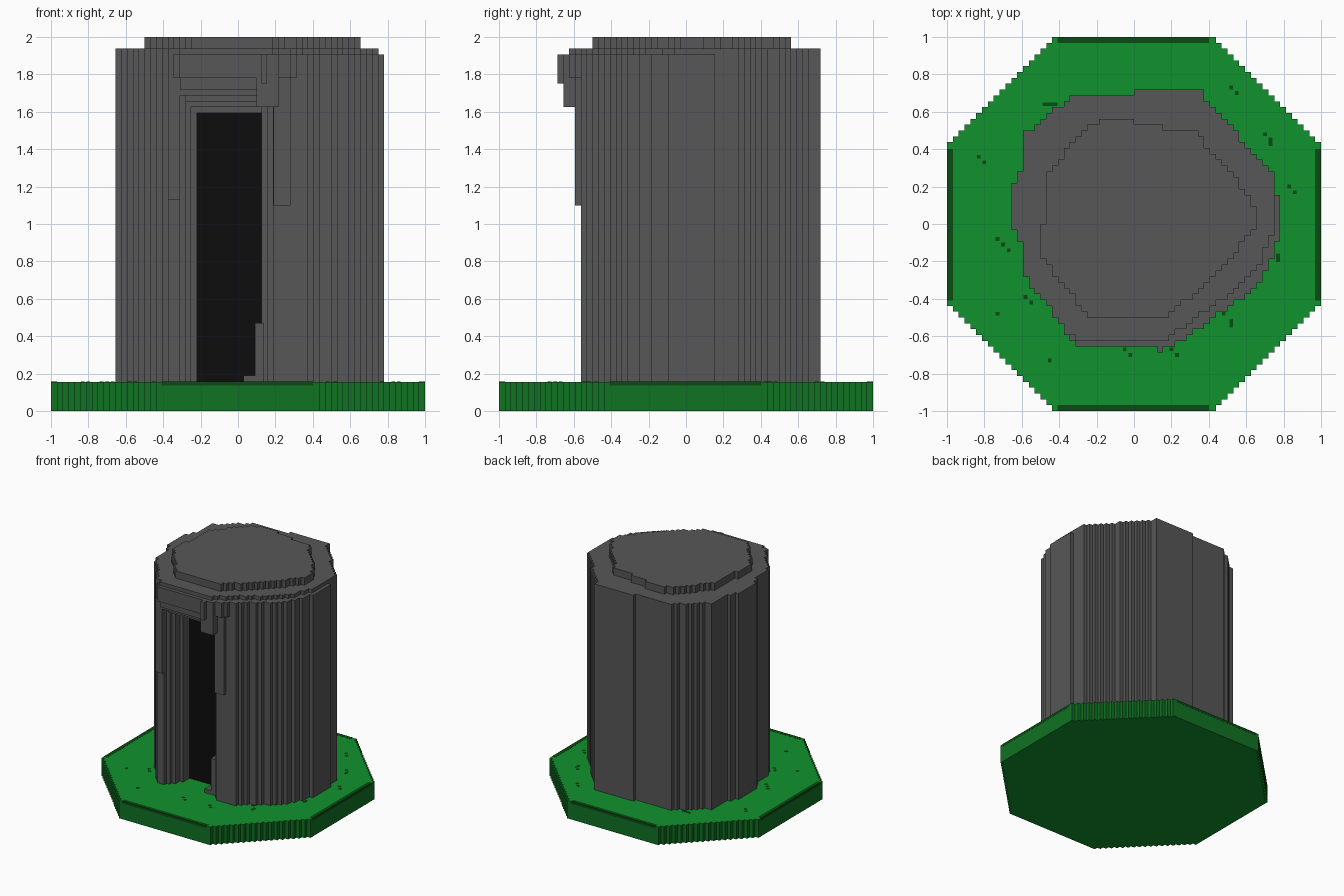
import bpy, bmesh, math

cube = bpy.data.objects.get("Cube")
if cube:
    bpy.data.objects.remove(cube, do_unlink=True)

V = 1 / 32  # edge of one small block


def material(name, r, g, b):
    m = bpy.data.materials.new(name)
    m.use_nodes = True
    m.diffuse_color = (r, g, b, 1)
    m.node_tree.nodes["Principled BSDF"].inputs["Base Color"].default_value = (r, g, b, 1)
    return m


GREY = material("stone grey", 0.095, 0.095, 0.095)
GREEN = material("grass green", 0.005, 0.29, 0.026)
SIDE = material("grass side green", 0.005, 0.17, 0.017)
DARK = material("dark green", 0.003, 0.07, 0.006)
BLACK = material("doorway black", 0.004, 0.004, 0.004)


def finish(name, bm, mats):
    mesh = bpy.data.meshes.new(name)
    bm.to_mesh(mesh)
    bm.free()
    for m in mats:
        mesh.materials.append(m)
    ob = bpy.data.objects.new(name, mesh)
    bpy.context.collection.objects.link(ob)
    return ob


def inside(x, y, poly):
    hit = False
    for (x0, y0), (x1, y1) in zip(poly, poly[1:] + poly[:1]):
        if (y0 > y) != (y1 > y) and x < x0 + (y - y0) * (x1 - x0) / (y1 - y0):
            hit = not hit
    return hit


def prism(name, poly, z0, z1, mats):
    """Stepped prism: the outline snapped to the block grid and raised from z0 to z1."""
    cells = {(i, j) for i in range(-32, 32) for j in range(-32, 32)
             if inside((i + 0.5) * V, (j + 0.5) * V, poly)}
    bm = bmesh.new()

    def face(*pts):
        bm.faces.new([bm.verts.new((x * V, y * V, z)) for x, y, z in pts])

    for i, j in cells:
        c = [(i, j), (i + 1, j), (i + 1, j + 1), (i, j + 1)]
        face(*[(x, y, z1) for x, y in c])
        face(*[(x, y, z0) for x, y in reversed(c)])
        for k, (di, dj) in enumerate([(0, -1), (1, 0), (0, 1), (-1, 0)]):
            if (i + di, j + dj) not in cells:
                a, b = c[k], c[(k + 1) % 4]
                face((*a, z0), (*b, z0), (*b, z1), (*a, z1))
    bmesh.ops.remove_doubles(bm, verts=bm.verts, dist=1e-4)
    bmesh.ops.dissolve_limit(bm, angle_limit=0.01, verts=bm.verts, edges=bm.edges)
    bm.normal_update()
    if len(mats) > 1:  # second colour on upright faces
        for f in bm.faces:
            f.material_index = int(abs(f.normal.z) < 0.5)
    return finish(name, bm, mats)


def box(name, x0, x1, y0, y1, z0, z1, mat):
    bm = bmesh.new()
    bmesh.ops.create_cube(bm, size=1)
    for v in bm.verts:
        v.co = ((x0 + x1) / 2 + v.co.x * (x1 - x0),
                (y0 + y1) / 2 + v.co.y * (y1 - y0),
                (z0 + z1) / 2 + v.co.z * (z1 - z0))
    return finish(name, bm, [mat])


# Octagonal grass base
G = 5 * V
c = 0.41
octagon = [(c, -1), (1, -c), (1, c), (c, 1), (-c, 1), (-1, c), (-1, -c), (-c, -1)]
prism("grass_base", octagon, 0, G, [GREEN, SIDE])

# Dark rims on the four straight sides
e = 1.001
for s, n in ((-1, "low"), (1, "high")):
    a, b = sorted((s * (1 - V), s * e))
    box("rim_y_" + n, -c, 0.4, a, b, G - 0.02, G + 0.001, DARK)
    box("rim_x_" + n, a, b, -c, 0.4, G - 0.02, G + 0.001, DARK)

# Dark specks in the grass: centre and size
specks = [(0.52, 0.73), (0.55, 0.7), (0.7, 0.48), (-0.83, 0.36), (-0.8, 0.33), (0.83, 0.2),
          (0.86, 0.17), (-0.73, -0.08), (-0.7, -0.11), (-0.67, -0.14), (-0.73, -0.48),
          (-0.58, -0.39), (-0.55, -0.42), (-0.45, -0.73), (-0.05, -0.67), (-0.02, -0.7),
          (0.2, -0.67), (0.23, -0.7), (0.48, -0.48)]
specks = [(x, y, 0.02, 0.02) for x, y in specks]
specks += [(-0.45, 0.64, 0.08, 0.02), (0.73, 0.44, 0.02, 0.045),
           (0.77, -0.18, 0.02, 0.045), (0.52, -0.53, 0.02, 0.045)]
for k, (x, y, w, d) in enumerate(specks):
    box(f"grass_speck_{k + 1}", x - w / 2, x + w / 2, y - d / 2, y + d / 2, G - 0.004, G + 0.002, DARK)

# Tower outline, from the front right corner round the back to the front left
around = [(0.42, -0.5), (0.56, -0.41), (0.69, -0.28), (0.75, -0.14), (0.78, -0.07), (0.78, 0.07),
          (0.75, 0.23), (0.72, 0.31), (0.61, 0.41), (0.35, 0.72), (0, 0.72), (0, 0.69),
          (-0.31, 0.69), (-0.41, 0.62), (-0.59, 0.48), (-0.59, 0.34), (-0.63, 0.23), (-0.655, 0.2),
          (-0.655, 0), (-0.62, -0.04), (-0.59, -0.22), (-0.59, -0.28), (-0.41, -0.5)]
doorway = [(-0.37, -0.563), (-0.31, -0.563), (-0.22, -0.42), (-0.22, -0.34),
           (0.125, -0.34), (0.125, -0.45), (0.2, -0.563), (0.34, -0.563)]
prism("tower_body", around + doorway, G, 57 * V, [GREY])
prism("tower_top", around + [(-0.35, -0.62), (-0.28, -0.656), (0.2, -0.656), (0.31, -0.59)],
      57 * V, 61 * V, [GREY])

# Upper rim, trimmed back on the front right
rim = [(x - 0.035, y + 0.035) if y < 0 and x > 0 else (min(x, 0.75), y) for x, y in around]
prism("tower_rim", rim + [(-0.35, -0.6), (-0.28, -0.626), (0.15, -0.626), (0.25, -0.56)],
      61 * V, 62 * V, [GREY])

# Raised cap
cap = [(-0.25, -0.5), (0.16, -0.5), (0.28, -0.41), (0.44, -0.28), (0.56, -0.13), (0.655, -0.02),
       (0.655, 0.06), (0.62, 0.16), (0.56, 0.22), (0.32, 0.5), (0, 0.53), (-0.03, 0.563),
       (-0.16, 0.563), (-0.31, 0.47), (-0.47, 0.25), (-0.47, 0.03), (-0.5, -0.03),
       (-0.5, -0.17), (-0.44, -0.25), (-0.31, -0.41)]
prism("tower_cap", cap, 62 * V, 64 * V, [GREY])

# Dark doorway on the back wall of the recess
box("doorway_panel", -0.219, 0.125, -0.35, -0.342, G, 51 * V, BLACK)

# Stepped arch reaching outward above the doorway
for k, (x0, x1, y, z) in enumerate([(-0.22, 0.125, -0.44, 51), (-0.25, 0.156, -0.5, 52),
                                    (-0.28, 0.156, -0.56, 53), (-0.31, 0.19, -0.594, 54),
                                    (-0.31, 0.22, -0.625, 55)]):
    box(f"arch_step_{k + 1}", x0, x1, y, -0.3, z * V, 57 * V, GREY)

# Stones around the doorway
box("jamb_stone_right", -0.375, -0.31, -0.594, -0.5, 1.13, 57 * V, GREY)
box("jamb_stone_left", 0.19, 0.28, -0.594, -0.5, 1.1, 57 * V, GREY)
box("corbel_lower", 0.1, 0.22, -0.656, -0.5, 52 * V, 57 * V, GREY)
box("corbel_upper", 0.125, 0.156, -0.688, -0.5, 56 * V, 61 * V, GREY)
box("door_foot_stone", 0.09, 0.14, -0.5, -0.34, G, 0.47, GREY)
box("door_foot_pebble", 0.03, 0.13, -0.5, -0.4, G, 0.19, GREY)
